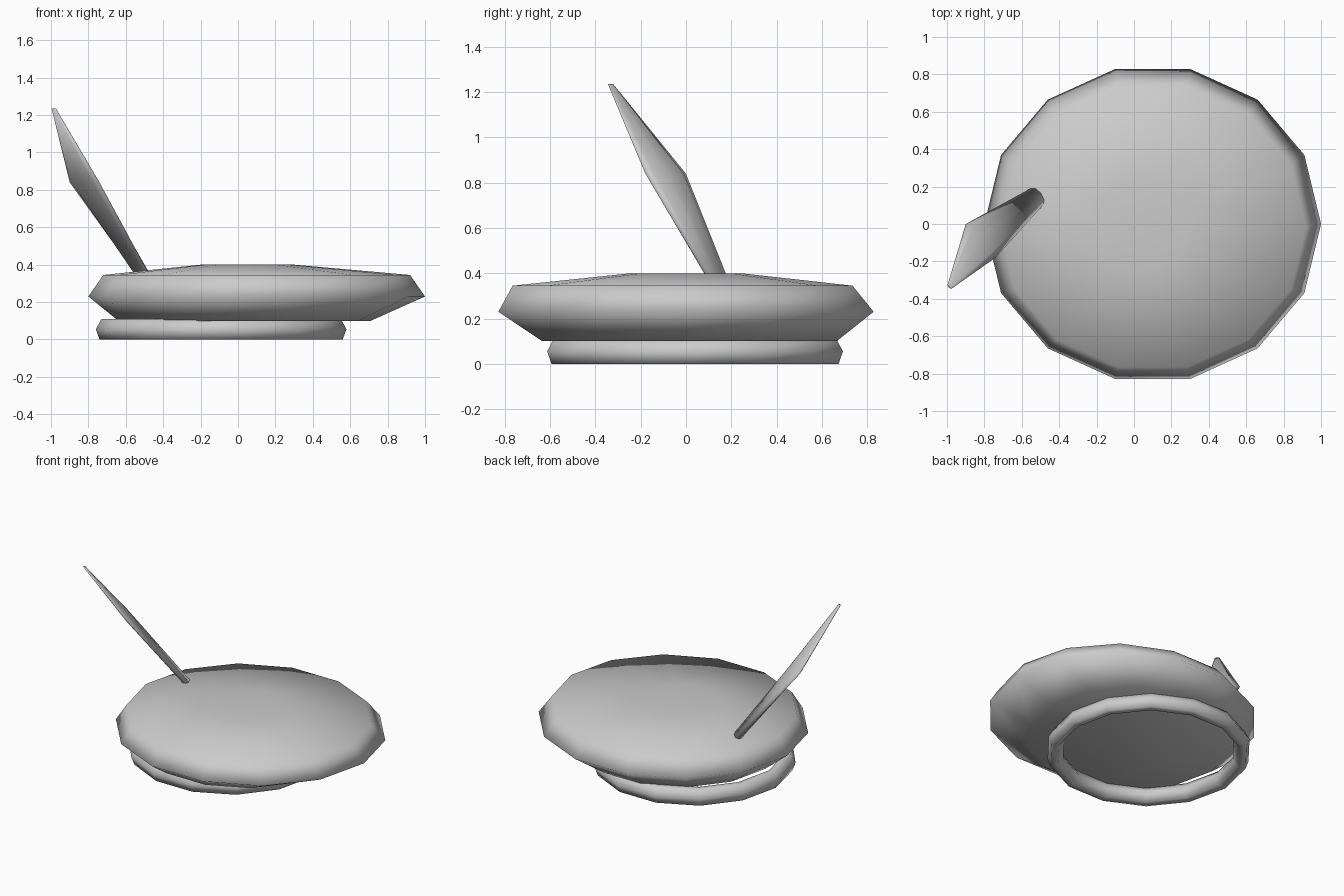
import bpy, bmesh, math

if "Cube" in bpy.data.objects:
    bpy.data.objects.remove(bpy.data.objects["Cube"])

grey = bpy.data.materials.new("light_grey")
grey.diffuse_color = (0.6, 0.6, 0.6, 1)
grey.use_nodes = True
grey.node_tree.nodes["Principled BSDF"].inputs["Base Color"].default_value = grey.diffuse_color


def ring(bm, centre, rx, ry, n, turn=0.0):
    """Horizontal ellipse of n vertices, rotated about z by turn."""
    c, s = math.cos(turn), math.sin(turn)
    verts = []
    for i in range(n):
        a = 2 * math.pi * i / n
        u, v = rx * math.cos(a), ry * math.sin(a)
        verts.append(bm.verts.new((centre[0] + u * c - v * s,
                                   centre[1] + u * s + v * c, centre[2])))
    return verts


def loft(name, sections, n, turn=0.0, closed=False):
    """Skin a list of (centre, rx, ry); capped, or joined end to start."""
    bm = bmesh.new()
    rings = [ring(bm, c, rx, ry, n, turn) for c, rx, ry in sections]
    pairs = list(zip(rings, rings[1:]))
    if closed:
        pairs.append((rings[-1], rings[0]))
    else:
        bm.faces.new(rings[0][::-1])
        bm.faces.new(rings[-1])
    for lo, hi in pairs:
        for i in range(n):
            j = (i + 1) % n
            bm.faces.new((lo[i], lo[j], hi[j], hi[i]))
    bmesh.ops.recalc_face_normals(bm, faces=bm.faces)
    for f in bm.faces:
        f.smooth = True
    mesh = bpy.data.meshes.new(name)
    bm.to_mesh(mesh)
    bm.free()
    mesh.materials.append(grey)
    obj = bpy.data.objects.new(name, mesh)
    bpy.context.collection.objects.link(obj)
    return obj


# Wide fourteen-sided dish with a shallow domed top
loft("dish", [
    ((0.035, 0.015, 0.10), 0.675, 0.667),
    ((0.10, 0.0, 0.23), 0.90, 0.85),
    ((0.10, -0.015, 0.345), 0.82, 0.77),
    ((0.05, 0.0, 0.40), 0.25, 0.25),
], 14)

# Foot ring under the dish: (radius, height) cross-section swept round
foot = [(0.65, 0.0), (0.67, 0.055), (0.64, 0.11),
        (0.595, 0.11), (0.565, 0.055), (0.60, 0.0)]
loft("foot_ring", [((-0.09, 0.04, z), r, r) for r, z in foot], 14, closed=True)

# Flat leaning blade, widest at the middle and pointed at the tip
loft("blade", [
    ((-0.515, 0.15, 0.355), 0.055, 0.03),
    ((-0.82, -0.09, 0.84), 0.12, 0.022),
    ((-0.985, -0.333, 1.235), 0.016, 0.008),
], 8, turn=math.atan2(-0.18, 0.16))
